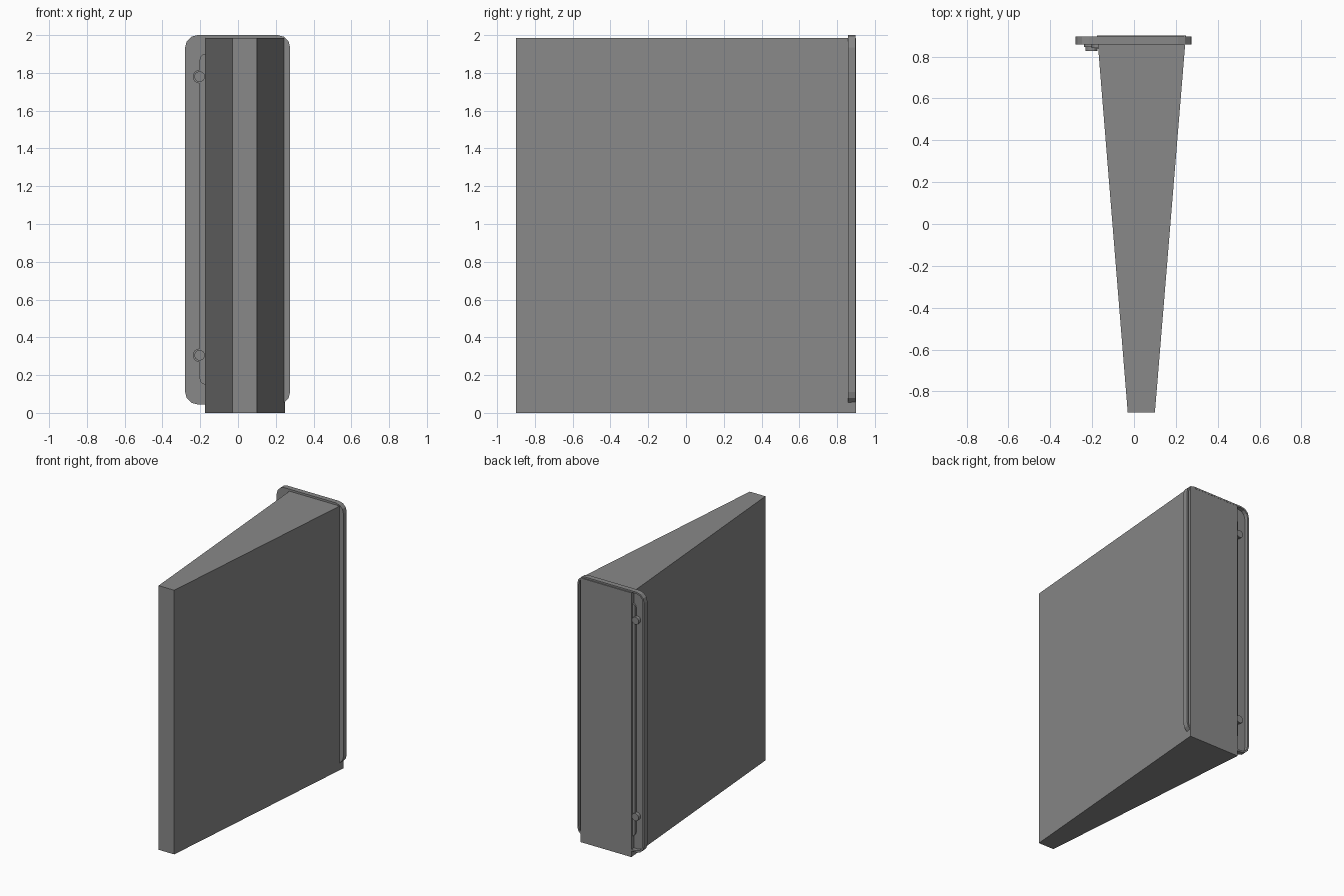
import bpy, bmesh, math

if "Cube" in bpy.data.objects:
    bpy.data.objects.remove(bpy.data.objects["Cube"], do_unlink=True)

grey = bpy.data.materials.new("mid_grey")
grey.use_nodes = True
COLOUR = (0.25, 0.25, 0.25, 1)
grey.diffuse_color = COLOUR
grey.node_tree.nodes["Principled BSDF"].inputs["Base Color"].default_value = COLOUR


def finish(name, bm):
    bmesh.ops.recalc_face_normals(bm, faces=bm.faces)
    mesh = bpy.data.meshes.new(name)
    bm.to_mesh(mesh)
    bm.free()
    mesh.materials.append(grey)
    obj = bpy.data.objects.new(name, mesh)
    bpy.context.collection.objects.link(obj)
    return obj


def rounded(x0, x1, z0, z1, r, steps=3):
    """Outline of a rounded rectangle in the xz plane."""
    pts = []
    corners = [(x1 - r, z1 - r), (x0 + r, z1 - r), (x0 + r, z0 + r), (x1 - r, z0 + r)]
    for i, (cx, cz) in enumerate(corners):
        for k in range(steps + 1):
            a = math.pi / 2 * (i + k / steps)
            pts.append((cx + r * math.cos(a), cz + r * math.sin(a)))
    return pts


def slab(name, outline, y0, y1):
    """Extrude an xz outline along y."""
    bm = bmesh.new()
    face = bm.faces.new([bm.verts.new((x, y0, z)) for x, z in outline])
    ext = bmesh.ops.extrude_face_region(bm, geom=[face])["geom"]
    bmesh.ops.translate(bm, verts=[v for v in ext if isinstance(v, bmesh.types.BMVert)],
                        vec=(0, y1 - y0, 0))
    return finish(name, bm)


def bolt(name, x, z, r, y0, y1):
    return slab(name, rounded(x - r, x + r, z - r, z + r, r, 4), y0, y1)


# Tapered body
bm = bmesh.new()
plan = [(-0.03, -0.9), (0.1, -0.9), (0.248, 0.9), (-0.176, 0.9)]
base = bm.faces.new([bm.verts.new((x, y, 0)) for x, y in plan])
ext = bmesh.ops.extrude_face_region(bm, geom=[base])["geom"]
bmesh.ops.translate(bm, verts=[v for v in ext if isinstance(v, bmesh.types.BMVert)],
                    vec=(0, 0, 1.985))
finish("tapered_body", bm)

# Mounting flange: thin sheet with a rim turned to the back
bm = bmesh.new()
front, floor, back = 0.858, 0.868, 0.897
outer = rounded(-0.28, 0.276, 0.045, 2.0, 0.065)
inner = rounded(-0.268, 0.264, 0.057, 1.988, 0.055)
rings = [[bm.verts.new((x, y, z)) for x, z in line]
         for line, y in ((outer, front), (outer, back), (inner, back), (inner, floor))]
for a, b in zip(rings, rings[1:]):
    for i in range(len(a)):
        j = (i + 1) % len(a)
        bm.faces.new((a[i], a[j], b[j], b[i]))
bm.faces.new(rings[0])
bm.faces.new(rings[-1])
finish("mounting_flange", bm)

# Raised strip along the right edge of the body, in two lengths with a narrow joint
slab("raised_strip", rounded(-0.203, -0.1, 0.15, 1.9, 0.03), 0.842, 0.86)
slab("strip_joint", rounded(-0.206, -0.1, 0.98, 1.08, 0.003), 0.838, 0.86)
slab("rear_strip", rounded(-0.195, -0.1, 0.15, 1.9, 0.03), 0.866, 0.882)

# Bolts through the flange
for label, z in (("lower", 0.305), ("upper", 1.78)):
    bolt(label + "_washer", -0.203, z, 0.036, 0.847, 0.86)
    bolt(label + "_bolt", -0.203, z, 0.028, 0.828, 0.893)
